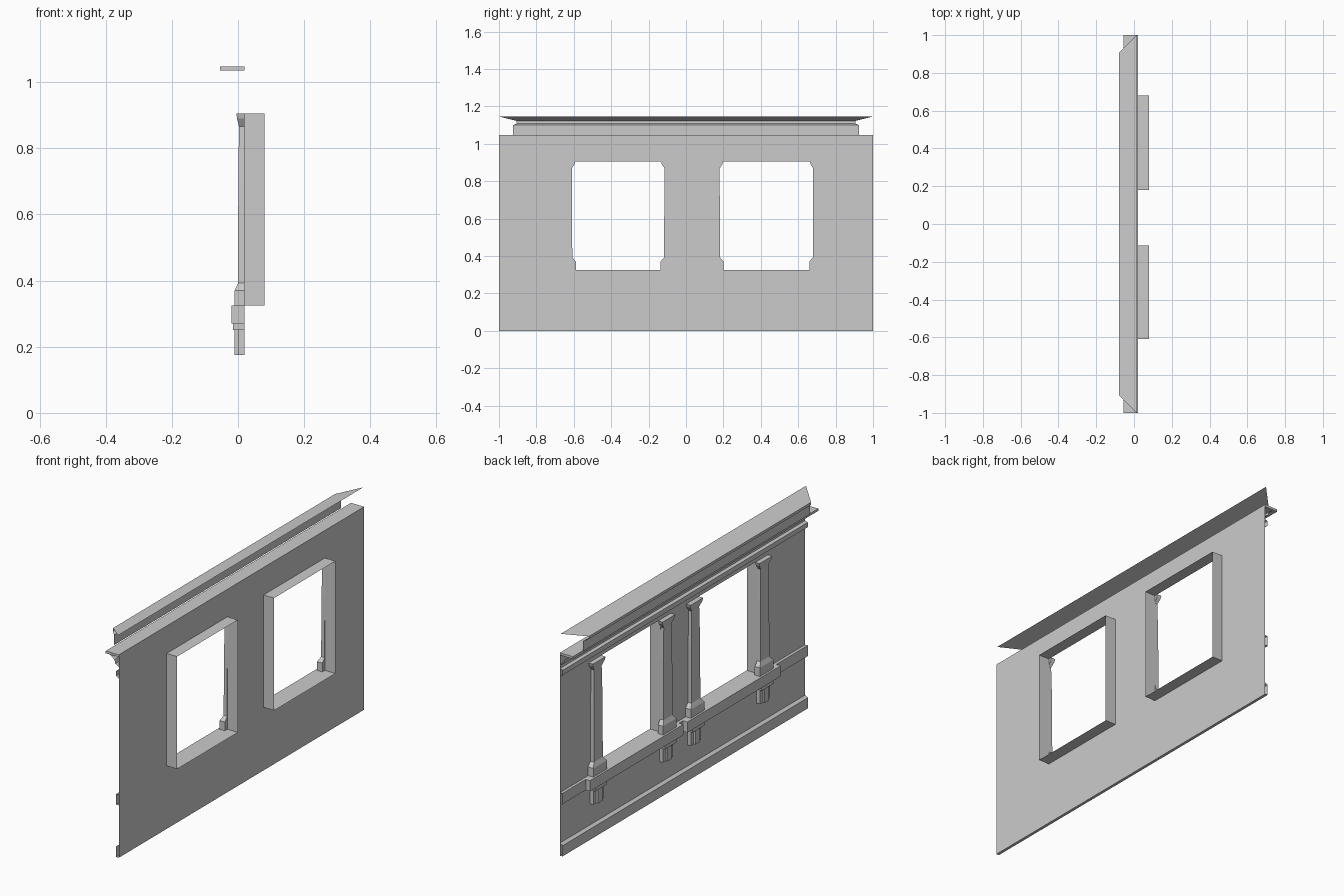
import bpy, bmesh

if "Cube" in bpy.data.objects:
    bpy.data.objects.remove(bpy.data.objects["Cube"])

WALL_X = 0.02
Z_LOW, Z_HIGH = 0.325, 0.905
WINDOWS = [(-0.61, -0.115), (0.18, 0.68)]


def finish(name, bm, recalc=True):
    bmesh.ops.remove_doubles(bm, verts=bm.verts, dist=1e-5)
    if recalc:
        bmesh.ops.recalc_face_normals(bm, faces=bm.faces)
    mesh = bpy.data.meshes.new(name)
    bm.to_mesh(mesh)
    bm.free()
    ob = bpy.data.objects.new(name, mesh)
    bpy.context.collection.objects.link(ob)
    return ob


def face(bm, pts):
    bm.faces.new([bm.verts.new(p) for p in pts])


def strip(name, profile, end):
    """Open (x, z) profile swept along y; end(x) gives the half length."""
    bm = bmesh.new()
    for (x0, z0), (x1, z1) in zip(profile, profile[1:]):
        face(bm, [(x0, -end(x0), z0), (x0, end(x0), z0),
                  (x1, end(x1), z1), (x1, -end(x1), z1)])
    return finish(name, bm, False)


def box(name, x, y, z):
    bm = bmesh.new()
    bmesh.ops.create_cube(bm, size=1)
    for v in bm.verts:
        v.co = [a[0] + (c + 0.5) * (a[1] - a[0]) for a, c in zip((x, y, z), v.co)]
    return finish(name, bm)


def stack(name, yc, sections):
    """Rectangular sections (z, half width, front x) lofted upward against the wall."""
    bm = bmesh.new()
    rings = [[bm.verts.new(p) for p in ((WALL_X, yc - h, z), (x, yc - h, z),
                                       (x, yc + h, z), (WALL_X, yc + h, z))]
             for z, h, x in sections]
    for a, b in zip(rings, rings[1:]):
        for i in range(4):
            j = (i + 1) % 4
            bm.faces.new((a[i], a[j], b[j], b[i]))
    bm.faces.new(rings[0])
    bm.faces.new(rings[-1])
    bmesh.ops.recalc_face_normals(bm, faces=bm.faces)
    mesh = bpy.data.meshes.new(name)
    bm.to_mesh(mesh)
    bm.free()
    ob = bpy.data.objects.new(name, mesh)
    bpy.context.collection.objects.link(ob)
    return ob


# wall sheet: grid of panels with the two window cells left out
bm = bmesh.new()
ys = [-1] + [y for w in WINDOWS for y in w] + [1]
zs = [0, Z_LOW, Z_HIGH, 1.045]
for i in range(5):
    for j in range(3):
        if j == 1 and i in (1, 3):
            continue
        face(bm, [(WALL_X, ys[i], zs[j]), (WALL_X, ys[i], zs[j + 1]),
                  (WALL_X, ys[i + 1], zs[j + 1]), (WALL_X, ys[i + 1], zs[j])])
finish("wall", bm, False)

full = lambda x: 1.0
mitre = lambda x: 0.985 + x

# horizontal mouldings on the outer face
strip("base_trim", [(0.02, 0), (0.005, 0), (0.005, 0.055), (0.02, 0.065)], full)
strip("belt_course", [(0.02, 0.27), (0.005, 0.27), (0.005, 0.325), (0.02, 0.325)], full)
strip("upper_moulding", [(0.02, 0.925), (0.005, 0.935), (0.005, 0.96), (0.02, 0.965)], full)
strip("cornice_cove", [(0.02, 0.985), (0.0, 0.995), (-0.005, 1.015), (-0.03, 1.035)], full)

# cornice shelf, mitred fascia and sloping cap
box("cornice_shelf", (-0.055, WALL_X), (-1, 1), (1.035, 1.047))
strip("cornice_cap", [(-0.06, 1.047), (-0.06, 1.1), (-0.078, 1.107),
                      (-0.08, 1.122), (0.015, 1.146)], mitre)

for n, (y0, y1) in enumerate(WINDOWS, 1):
    # reveal: open tube behind the opening
    bm = bmesh.new()
    ring = [(y0, Z_LOW), (y1, Z_LOW), (y1, Z_HIGH), (y0, Z_HIGH)]
    for (a, b), (c, d) in zip(ring, ring[1:] + ring[:1]):
        face(bm, [(WALL_X, a, b), (0.08, a, b), (0.08, c, d), (WALL_X, c, d)])
    finish(f"window_reveal_{n}", bm, False)

    # projecting sill
    mid = (y0 + y1) / 2
    box(f"window_sill_{n}", (-0.02, WALL_X), (mid - 0.38, mid + 0.38), (0.27, Z_LOW))

    # pilasters and brackets on both sides
    for side, yc in (("a", y0 - 0.034), ("b", y1 + 0.034)):
        tag = f"{n}{side}"
        stack(f"pilaster_{tag}", yc, [
            (Z_LOW, 0.055, -0.01), (0.37, 0.055, -0.01), (0.392, 0.036, 0.0),
            (0.7, 0.035, 0.001), (0.865, 0.031, 0.003), (0.89, 0.048, -0.003),
            (Z_HIGH, 0.052, -0.005)])
        box(f"bracket_back_{tag}", (0.0, WALL_X), (yc - 0.042, yc + 0.042), (0.175, 0.25))
        box(f"bracket_rib_{tag}", (-0.01, WALL_X), (yc - 0.018, yc + 0.018), (0.175, 0.25))
        box(f"bracket_top_{tag}", (-0.015, WALL_X), (yc - 0.048, yc + 0.048), (0.25, 0.27))
